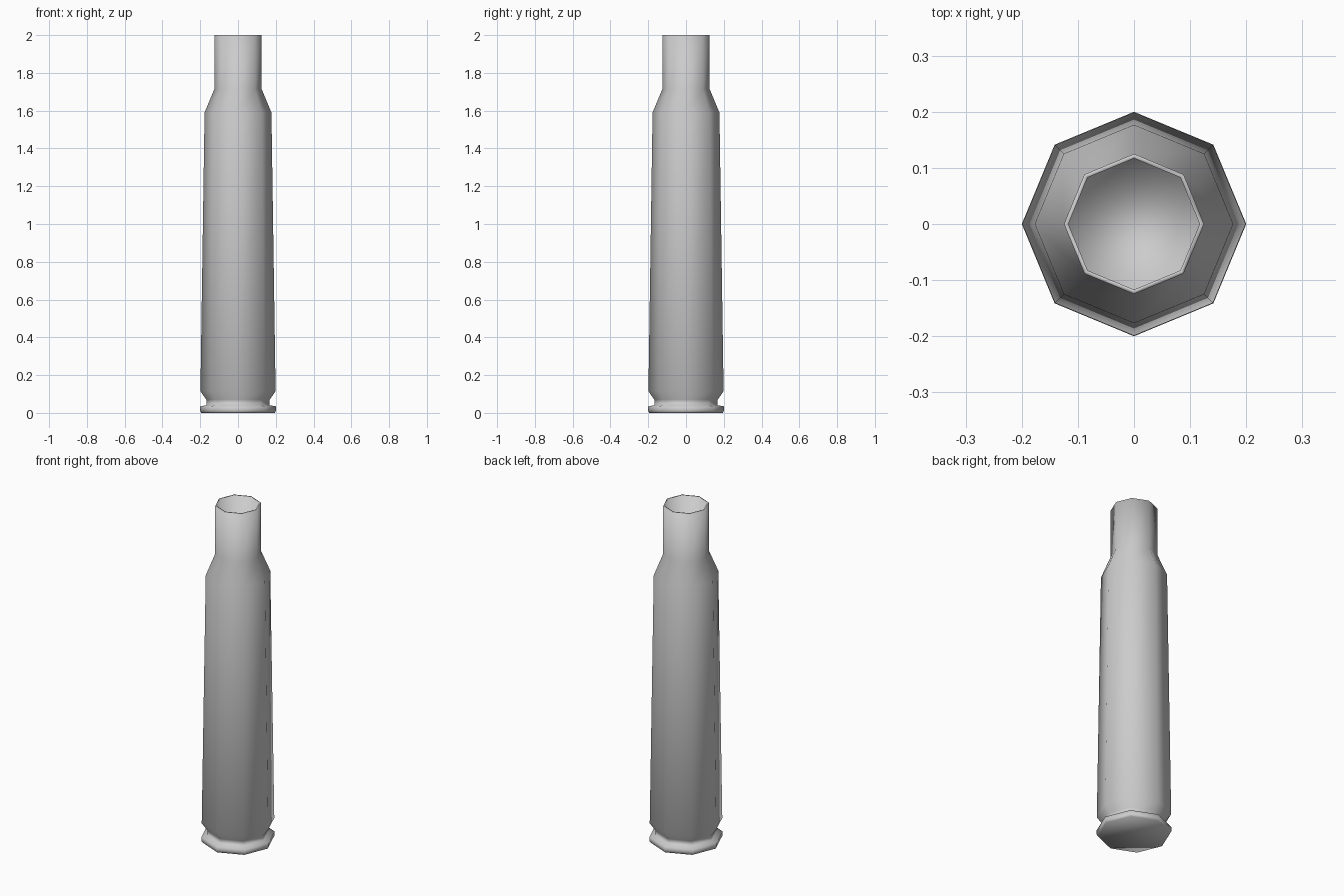
import bpy, bmesh
from math import cos, sin, tau

if "Cube" in bpy.data.objects:
    bpy.data.objects.remove(bpy.data.objects["Cube"])

SIDES = 8

# Half-profile (radius, height): base rim, extractor groove, tapered body,
# shoulder, neck, mouth lip, and the bore inside the neck
PROFILE = [
    (0.195, 0.0), (0.2, 0.01), (0.2, 0.035), (0.168, 0.04),
    (0.168, 0.07), (0.199, 0.115),
    (0.177, 1.59), (0.125, 1.715), (0.125, 2.0),
    (0.117, 2.0), (0.117, 1.7),
]


def lathe(name, profile, sides):
    """Spin a half-profile around z, closing both ends with a flat cap."""
    bm = bmesh.new()
    rings = [[bm.verts.new((r * cos(tau * i / sides), r * sin(tau * i / sides), z))
              for i in range(sides)] for r, z in profile]
    for low, high in zip(rings, rings[1:]):
        for i in range(sides):
            j = (i + 1) % sides
            bm.faces.new((low[i], low[j], high[j], high[i]))
    bm.faces.new(rings[0][::-1])
    bm.faces.new(rings[-1])
    for face in bm.faces:
        face.smooth = True
    mesh = bpy.data.meshes.new(name)
    bm.to_mesh(mesh)
    bm.free()
    obj = bpy.data.objects.new(name, mesh)
    bpy.context.collection.objects.link(obj)
    return obj


# Eight-sided, smooth-shaded empty cartridge case
lathe("cartridge_case", PROFILE, SIDES)
